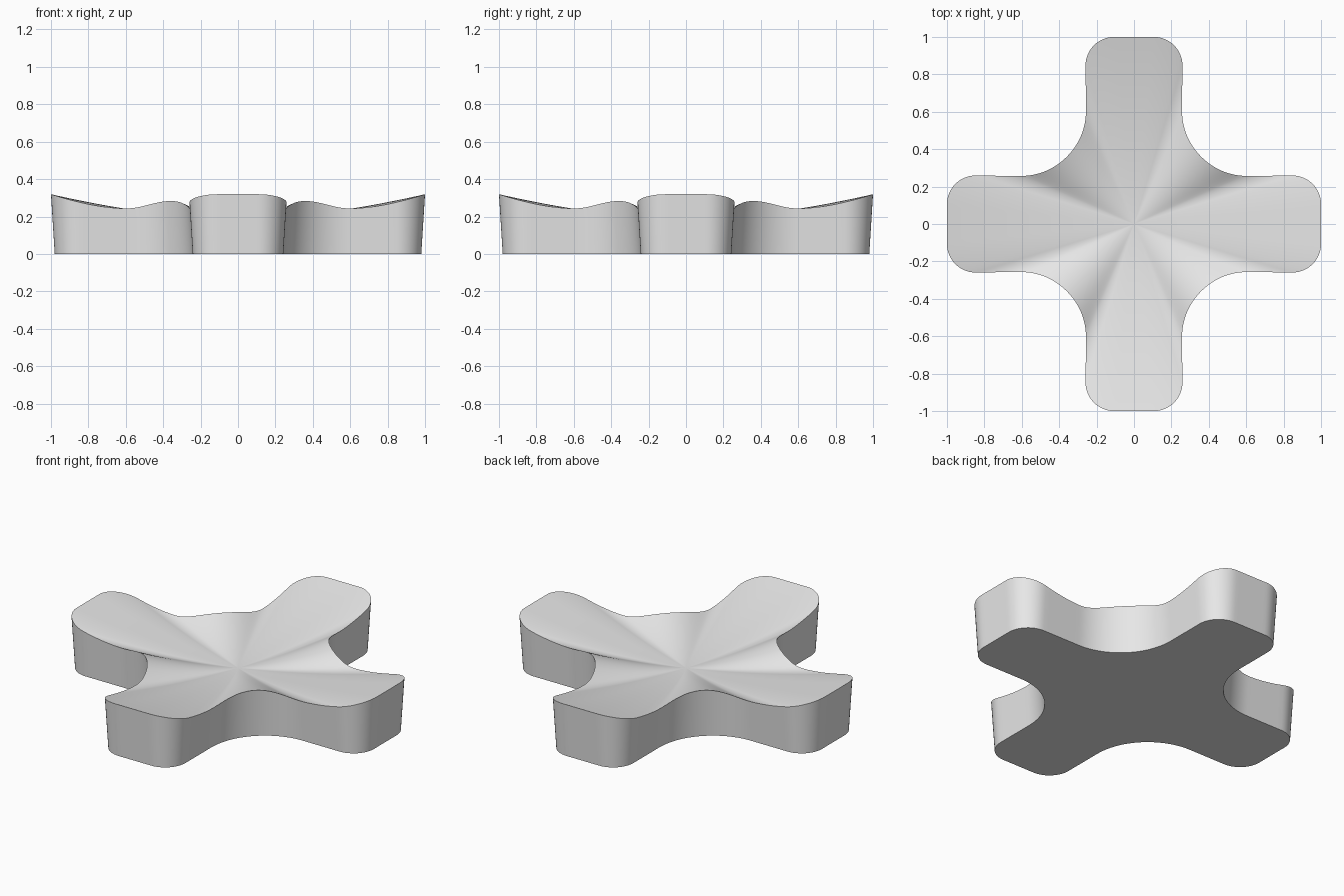
import bpy, bmesh, math
from mathutils import Vector, Matrix

cube = bpy.data.objects.get("Cube")
if cube:
    bpy.data.objects.remove(cube, do_unlink=True)

HALF, TIP, CORNER = 0.242, 0.98, 0.135   # arm half width, reach and corner radius
INNER = 0.6                              # where the hollow between arms begins
DRAFT = 0.0625                           # outward lean of the walls
CENTRE_Z, RINGS = 0.185, 32


def arc(cx, cy, radius, start, end, steps, sign):
    """Arc points with outward normals (sign -1 for a hollow)."""
    out = []
    for i in range(steps + 1):
        a = math.radians(start + (end - start) * i / steps)
        n = Vector((math.cos(a), math.sin(a)))
        out.append((Vector((cx, cy)) + n * radius, n * sign))
    return out


def line(a, b, normal, steps):
    """Points strictly between a and b."""
    a, b = Vector(a), Vector(b)
    return [(a.lerp(b, i / steps), Vector(normal)) for i in range(1, steps)]


def rim_height(p):
    """Rim rises to the arm tips and swells in the hollows."""
    m = max(abs(p.x), abs(p.y))
    if m > INNER:
        return 0.243 + 0.077 * min(1, (m - INNER) / 0.4) ** 1.75
    u = min(1, (INNER - m) / 0.244)
    return 0.243 + 0.04 * (1 - math.cos(math.pi * u)) / 2


# Quarter outline: tip, corner, side, hollow, next side, next corner
flat = HALF - CORNER
shoulder = TIP - CORNER
quarter = [(Vector((TIP, 0)), Vector((1, 0)))]
quarter += line((TIP, 0), (TIP, flat), (1, 0), 5)
quarter += arc(shoulder, flat, CORNER, 0, 90, 12, 1)
quarter += line((shoulder, HALF), (INNER, HALF), (0, 1), 8)
quarter += arc(INNER, INNER, INNER - HALF, 270, 180, 28, -1)
quarter += line((HALF, INNER), (HALF, shoulder), (1, 0), 8)
quarter += arc(flat, shoulder, CORNER, 0, 90, 12, 1)
quarter += line((flat, TIP), (0, TIP), (0, 1), 5)

outline = []
for k in range(4):
    turn = Matrix.Rotation(math.radians(90 * k), 2)
    outline += [(turn @ p, turn @ n) for p, n in quarter]

# Base, leaning walls and dished top
bm = bmesh.new()
base = [bm.verts.new((p.x, p.y, 0)) for p, n in outline]
rim = []
for p, n in outline:
    q = p + n * DRAFT * 0.28
    z = rim_height(q)
    q = p + n * DRAFT * z
    rim.append(Vector((q.x, q.y, z)))

loops = [base]
for r in range(RINGS):
    t = 1 - r / RINGS
    loops.append([bm.verts.new((v.x * t, v.y * t,
                  CENTRE_Z + (v.z - CENTRE_Z) * t ** 1.7)) for v in rim])
count = len(rim)
for low, high in zip(loops, loops[1:]):
    for i in range(count):
        j = (i + 1) % count
        bm.faces.new((low[i], low[j], high[j], high[i]))
centre = bm.verts.new((0, 0, CENTRE_Z))
for i in range(count):
    bm.faces.new((loops[-1][i], loops[-1][(i + 1) % count], centre))
bm.faces.new(base[::-1])
bmesh.ops.recalc_face_normals(bm, faces=bm.faces[:])

mesh = bpy.data.meshes.new("cross_dish")
bm.to_mesh(mesh)
bm.free()
dish = bpy.data.objects.new("cross_dish", mesh)
bpy.context.collection.objects.link(dish)

# Plain grey material
grey = bpy.data.materials.new("light_grey")
grey.use_nodes = True
colour = (0.8, 0.8, 0.8, 1)
grey.diffuse_color = colour
for node in grey.node_tree.nodes:
    if node.type == "BSDF_PRINCIPLED":
        node.inputs["Base Color"].default_value = colour
mesh.materials.append(grey)

# Smooth shading with a crisp rim
bpy.ops.object.select_all(action="DESELECT")
dish.select_set(True)
bpy.context.view_layer.objects.active = dish
bpy.ops.object.shade_smooth_by_angle(angle=math.radians(35))
